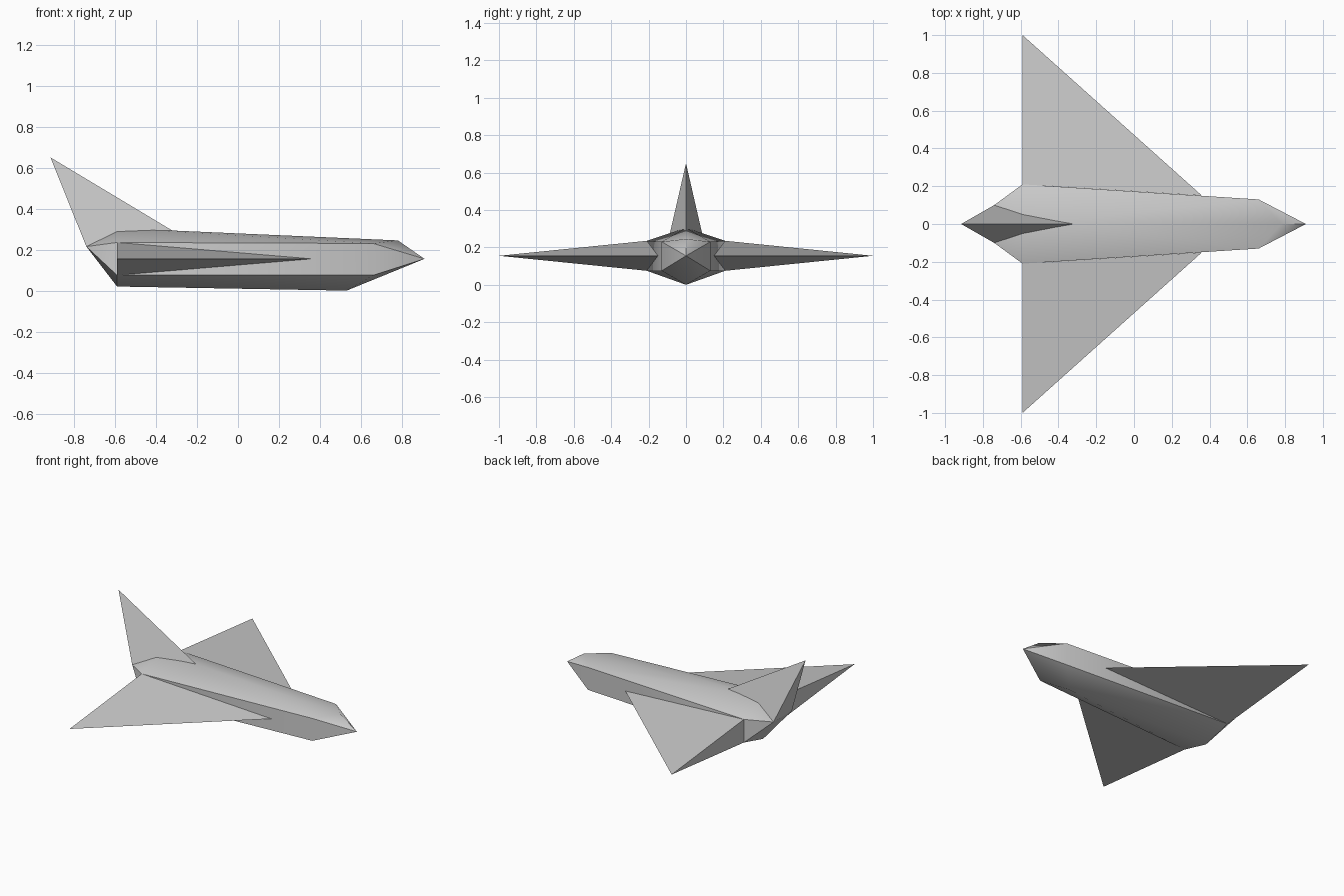
import bpy
import bmesh
import math

cube = bpy.data.objects.get("Cube")
if cube:
    bpy.data.objects.remove(cube, do_unlink=True)

GREY = (0.6, 0.6, 0.6, 1)
paint = bpy.data.materials.new("light_grey")
paint.use_nodes = True
paint.diffuse_color = GREY
paint.node_tree.nodes["Principled BSDF"].inputs["Base Color"].default_value = GREY


def faceted_part(name, points):
    """Wrap a convex faceted skin around the corner points."""
    bm = bmesh.new()
    for p in points:
        bm.verts.new(p)
    bmesh.ops.convex_hull(bm, input=bm.verts[:])
    bmesh.ops.recalc_face_normals(bm, faces=bm.faces[:])
    mesh = bpy.data.meshes.new(name)
    bm.to_mesh(mesh)
    bm.free()
    mesh.materials.append(paint)
    obj = bpy.data.objects.new(name, mesh)
    bpy.context.collection.objects.link(obj)
    bpy.ops.object.select_all(action="DESELECT")
    obj.select_set(True)
    bpy.context.view_layer.objects.active = obj
    bpy.ops.object.shade_smooth_by_angle(angle=math.radians(40))
    return obj


def both_sides(points):
    return [(x, s * y, z) for x, y, z in points for s in (1, -1)]


# Hull: centre line corners (nose, ridge, keel) plus mirrored side corners
centre_line = [(0.91, 0, 0.155), (0.78, 0, 0.245), (-0.59, 0, 0.305),
               (-0.59, 0, 0.02), (0.53, 0, 0.0)]
flank = [(0.66, 0.13, 0.23), (0.66, 0.13, 0.075),
         (-0.59, 0.21, 0.235), (-0.59, 0.21, 0.075),
         (-0.74, 0.1, 0.215)]
faceted_part("fuselage", centre_line + both_sides(flank))

# Delta wings: tapered wedges with a flat rear face
for name, s in (("left_wing", 1), ("right_wing", -1)):
    faceted_part(name, [(-0.59, s, 0.155), (0.36, s * 0.15, 0.155),
                        (-0.59, s * 0.21, 0.235), (-0.59, s * 0.21, 0.075)])

# Swept tail fin
faceted_part("tail_fin", [(-0.915, 0, 0.65), (-0.32, 0, 0.293)]
             + both_sides([(-0.74, 0.1, 0.215)]))
